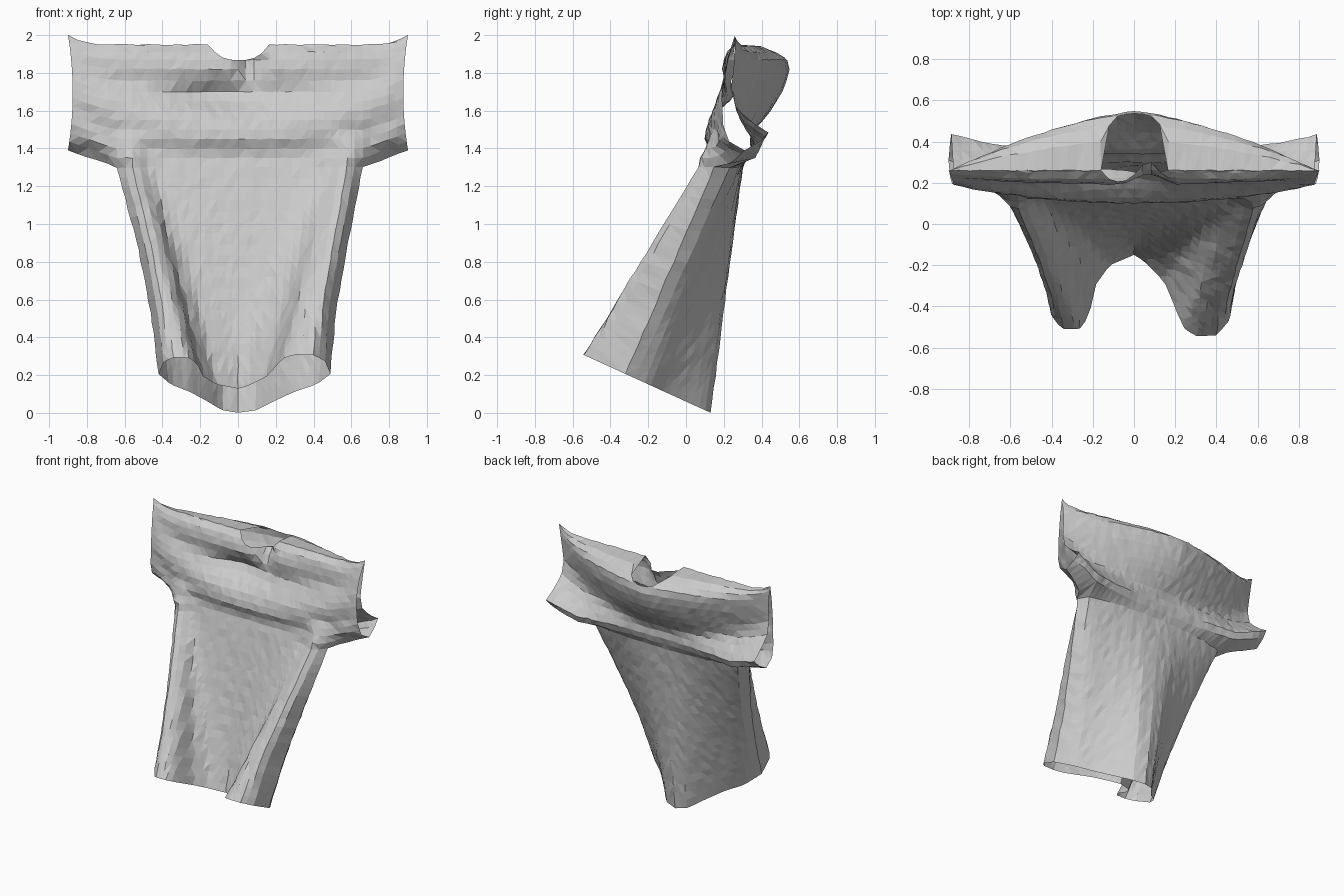
import bpy
import bmesh
import math
import random
from mathutils import Vector

random.seed(4)
cube = bpy.data.objects.get("Cube")
if cube:
    bpy.data.objects.remove(cube)

ARMPIT, SHOULDER, CUFF, SEAM = 1.3, 1.95, 0.9, 0.15


def lerp(a, b, t):
    return a + (b - a) * t


def table(points, t):
    """Piecewise-linear lookup in a list of (position, value) pairs."""
    if t <= points[0][0]:
        return points[0][1]
    for (t0, v0), (t1, v1) in zip(points, points[1:]):
        if t <= t1:
            return lerp(v0, v1, (t - t0) / (t1 - t0))
    return points[-1][1]


def bump(t, centre, width):
    return math.exp(-((t - centre) / width) ** 2)


# Half widths of the body by height, for each side
WIDTH = {-1: [(0, .42), (.4, .465), (.8, .53), (1.3, .64)],
         1: [(0, .49), (.4, .52), (.8, .58), (1.3, .66)]}
# Hem depth from the middle out to the side: two draped folds in front
HEM_FRONT = {-1: [(0, -.15), (.28, -.2), (.45, -.3), (.52, -.45), (.63, -.51),
                  (.81, -.51), (.93, -.47), (1, -.32)],
             1: [(0, -.15), (.1, -.18), (.3, -.28), (.42, -.42), (.48, -.5),
                 (.61, -.545), (.82, -.54), (.94, -.47), (1, -.32)]}
HEM_BACK = [(0, .13), (.2, .1), (.4, -.01), (.6, -.11), (.85, -.2), (1, -.32)]
# Depth by height above the armpit, on the centre line and at the cuff
CENTRE = {"front": [(1.3, .115), (1.37, .135), (1.45, .1), (1.52, .11), (1.6, .16),
                    (1.68, .21), (1.76, .2), (1.82, .19), (1.9, .21), (1.95, .26)],
          "back": [(1.3, .3), (1.38, .34), (1.47, .34), (1.6, .45), (1.72, .52),
                   (1.84, .55), (1.88, .53), (1.92, .47), (1.94, .41), (1.95, .26)]}
END = {"front": [(1.3, .22), (1.36, .23), (1.45, .2), (1.6, .195), (1.8, .215), (1.95, .26)],
       "back": [(1.3, .22), (1.35, .39), (1.4, .44), (1.46, .35), (1.54, .26),
                (1.65, .235), (1.95, .26)]}
FALLOFF = {"front": [(1.3, 8), (1.4, 4), (1.5, 2.2)], "back": [(1.3, 2.5), (1.5, 1.5)]}


def upper_depth(face, x, s, z, reach):
    """Depth of the chest, upper back and sleeves."""
    v = (z - ARMPIT) / (SHOULDER - ARMPIT)
    # The cross folds sag in the middle and climb towards the sleeves
    sagged = z - .25 * x * x * math.sin(math.pi * v)
    w = min(1, abs(x) / reach) ** table(FALLOFF[face], z)
    y = lerp(table(CENTRE[face], sagged), table(END[face], z), w)
    if face == "front":
        # Side creases above the hem folds, chest hollow and collar tuck
        y -= .09 * bump(abs(s), .9, .12) * max(0, 1 - (z - ARMPIT) / .2)
        y += .06 * bump(x, -.12, .22) * bump(z, 1.69, .07)
        y += .1 * bump(x, .07, .07) * bump(z, 1.87, .1) * min(1, (SHOULDER - z) / .06)
    return y


def body_point(face, s, z):
    side = 1 if s >= 0 else -1
    half = table(WIDTH[side], z)
    x, a = s * half, abs(s)
    if z > ARMPIT:
        reach = lerp(half, CUFF, min(1, (z - ARMPIT) / .1))
        # Rounded neckline
        z = min(z, 1.868 + .085 * (abs(x - .005) / .16) ** 3)
        return Vector((x, upper_depth(face, x, s, z, reach), z))
    f = z / ARMPIT
    # The front folds spread outwards as they rise
    hem = table(HEM_FRONT[side], a ** (1 + 1.6 * f)) if face == "front" else table(HEM_BACK, a)
    rest = SEAM if a > .999 else upper_depth(face, x, s, ARMPIT, half)
    # The hem is tilted, higher where it hangs forward
    return Vector((x, lerp(hem, rest, f), z + (1 - f) * (.06 - .456 * hem)))


def sleeve_point(face, side, a, z):
    half = table(WIDTH[side], z)
    v = (z - ARMPIT) / (SHOULDER - ARMPIT)
    cuff = .875 + .025 * (2 * v - 1) ** 2
    x = side * lerp(half, cuff, a)
    if z <= ARMPIT:
        y = lerp(SEAM, .31, a ** .5)
    else:
        reach = lerp(half, CUFF, min(1, (z - ARMPIT) / .1))
        y = upper_depth(face, x, side * (1 + a), z, reach)
    return Vector((x, y, z + .09 * a * (1 - v) + .05 * a ** 3 * v))


def sheet(bm, point, columns, rows):
    grid = [[bm.verts.new(point(c, r)) for c in columns] for r in rows]
    for j in range(len(rows) - 1):
        for i in range(len(columns) - 1):
            bm.faces.new((grid[j][i], grid[j][i + 1], grid[j + 1][i + 1], grid[j + 1][i]))


# Shirt: front and back sheets of the body and both sleeves, welded at the seams
lower = [ARMPIT * k / 20 for k in range(21)]
upper = [1.3 + .05 * k for k in range(9)] + [1.76, 1.82, 1.87, 1.91, 1.94, SHOULDER]
across = [k / 16 for k in range(-16, 17)]
along = [k / 5 for k in range(6)]

bm = bmesh.new()
for face in ("front", "back"):
    sheet(bm, lambda s, z: body_point(face, s, z), across, lower + upper[1:])
    for side in (-1, 1):
        sheet(bm, lambda a, z: sleeve_point(face, side, a, z), along, upper)
bmesh.ops.remove_doubles(bm, verts=bm.verts, dist=.0005)

# Slight unevenness of the cloth, then triangles
for v in bm.verts:
    if not v.is_boundary:
        v.co += Vector([random.uniform(-.003, .003) for _ in range(3)])
bmesh.ops.triangulate(bm, faces=bm.faces, quad_method="SHORT_EDGE")
bmesh.ops.recalc_face_normals(bm, faces=bm.faces)

mesh = bpy.data.meshes.new("shirt")
bm.to_mesh(mesh)
bm.free()
shirt = bpy.data.objects.new("shirt", mesh)
bpy.context.collection.objects.link(shirt)

# Plain grey cloth
cloth = bpy.data.materials.new("grey_cloth")
cloth.use_nodes = True
grey = (.6, .6, .6, 1)
cloth.diffuse_color = grey
cloth.node_tree.nodes["Principled BSDF"].inputs["Base Color"].default_value = grey
mesh.materials.append(cloth)
